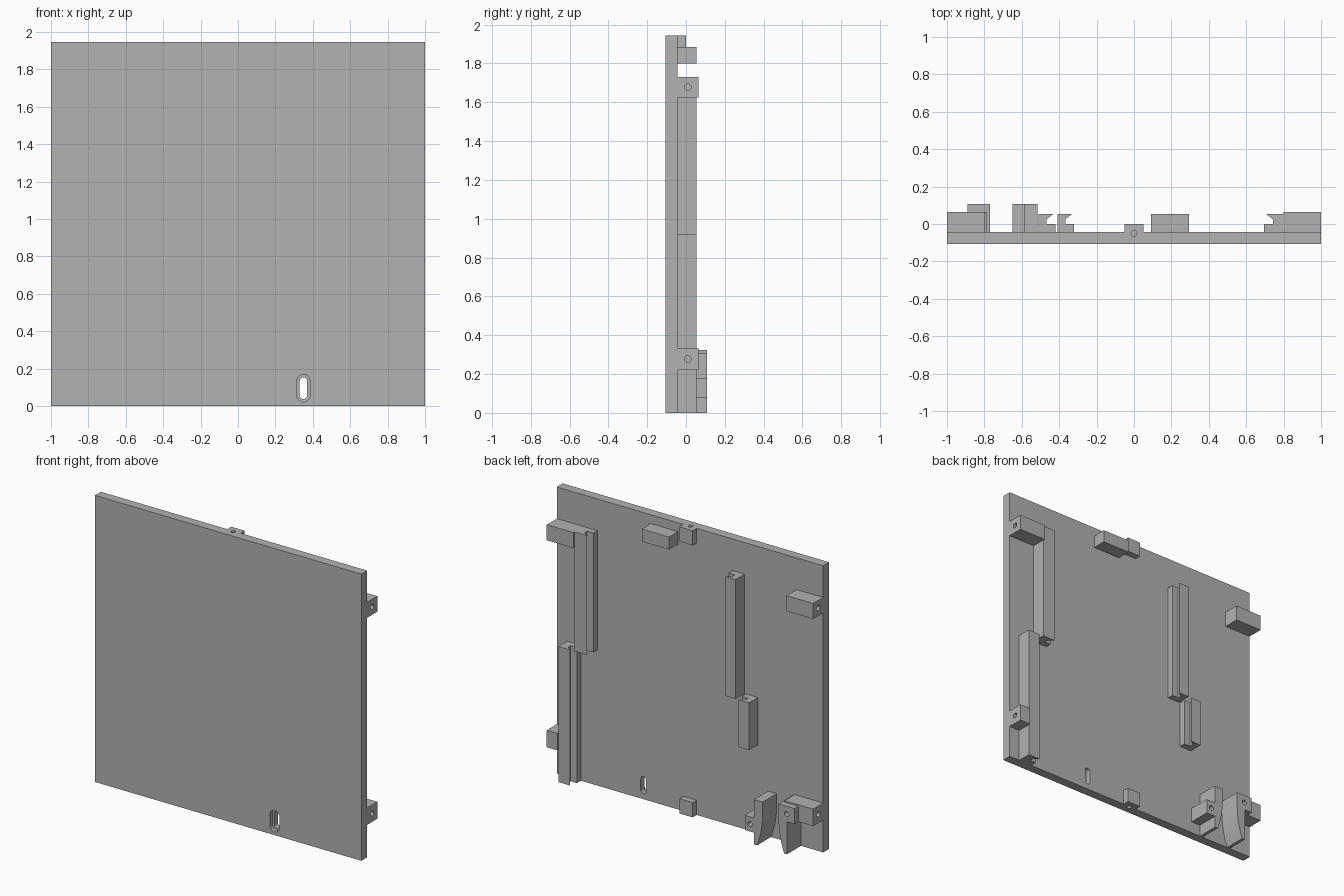
import bpy, bmesh, math
from mathutils import Matrix

cube = bpy.data.objects.get("Cube")
if cube:
    bpy.data.objects.remove(cube, do_unlink=True)

# Single plain grey material
GREY = (0.445, 0.445, 0.445, 1)
mat = bpy.data.materials.new("plain_grey")
mat.use_nodes = True
mat.diffuse_color = GREY
mat.node_tree.nodes["Principled BSDF"].inputs["Base Color"].default_value = GREY

FRONT, BACK = -0.106, -0.043   # panel faces in y
TOP = 1.945                    # panel height


def finish(name, bm):
    bmesh.ops.recalc_face_normals(bm, faces=bm.faces)
    mesh = bpy.data.meshes.new(name)
    bm.to_mesh(mesh)
    bm.free()
    mesh.materials.append(mat)
    ob = bpy.data.objects.new(name, mesh)
    bpy.context.collection.objects.link(ob)
    return ob


def box(name, x, y, z):
    bm = bmesh.new()
    bmesh.ops.create_cube(bm, size=1)
    for v in bm.verts:
        v.co = [r[0] if c < 0 else r[1] for c, r in zip(v.co, (x, y, z))]
    return finish(name, bm)


def extrude(name, points, vector):
    """Closed profile pushed along a vector."""
    bm = bmesh.new()
    face = bm.faces.new([bm.verts.new(p) for p in points])
    new = bmesh.ops.extrude_face_region(bm, geom=[face])["geom"]
    bmesh.ops.translate(bm, vec=vector,
                        verts=[g for g in new if isinstance(g, bmesh.types.BMVert)])
    return finish(name, bm)


def drill(axis, centre, radius, depth):
    """Cylinder cutter along an axis."""
    turn = {"X": Matrix.Rotation(math.pi / 2, 4, "Y"),
            "Y": Matrix.Rotation(math.pi / 2, 4, "X"),
            "Z": Matrix()}[axis]
    bm = bmesh.new()
    bmesh.ops.create_cone(bm, cap_ends=True, segments=24, radius1=radius,
                          radius2=radius, depth=depth,
                          matrix=Matrix.Translation(centre) @ turn)
    return finish("hole_cutter", bm)


def slot(radius, half, y0, y1):
    """Upright rounded slot cutter."""
    points = []
    for i in range(26):
        a = math.pi * (i if i < 13 else i - 1) / 12
        lift = half if i < 13 else -half
        points.append((0.35 + radius * math.cos(a), y0,
                       0.095 + lift + radius * math.sin(a)))
    return extrude("slot_cutter", points, (0, y1 - y0, 0))


def cut(ob, cutter):
    cutter.hide_render = True
    mod = ob.modifiers.new("cut", "BOOLEAN")
    mod.operation = "DIFFERENCE"
    mod.solver = "EXACT"
    mod.object = cutter
    with bpy.context.temp_override(object=ob, active_object=ob):
        bpy.ops.object.modifier_apply(modifier=mod.name)
    bpy.data.objects.remove(cutter, do_unlink=True)


# Panel with a stepped slot
panel = box("panel", (-1, 1), (FRONT, BACK), (0, TOP))
cut(panel, slot(0.035, 0.038, FRONT - 0.05, FRONT + 0.025))
cut(panel, slot(0.02, 0.038, FRONT - 0.05, BACK + 0.05))

# Locating tabs with upright pin holes at the top and bottom edges
for name, z0, z1, edge in (("top_tab", TOP - 0.1, TOP, TOP),
                           ("bottom_tab", 0, 0.1, 0)):
    tab = box(name, (-0.05, 0.05), (BACK, 0), (z0, z1))
    for part in (tab, panel):
        cut(part, drill("Z", (0, -0.05, edge), 0.015, 0.16))

# Hinge blocks with side pin holes
for name, inner, outer, z0, z1 in (
        ("upper_left_hinge_block", 0.8, 1, 1.625, 1.73),
        ("lower_left_hinge_block", 0.92, 1, 0.22, 0.335),
        ("upper_right_hinge_block", -0.8, -1, 1.625, 1.73),
        ("lower_right_hinge_block", -0.785, -1, 0.22, 0.335)):
    block = box(name, sorted((inner, outer)), (BACK, 0.065), (z0, z1))
    cut(block, drill("X", (outer, 0.01, (z0 + z1) / 2), 0.017, 0.12))

# Stop block near the top edge
box("stop_block", (0.09, 0.295), (BACK, 0.053), (1.8, 1.885))


def rail(name, spine, foot, z0, z1):
    """Hooked rail: solid spine, low foot and an overhanging lip."""
    s = 1 if foot > spine else -1
    neck, lip = foot - s * 0.047, foot - s * 0.012
    profile = ((spine, BACK), (foot, BACK), (foot, 0), (neck, 0),
               (neck, 0.025), (lip, 0.053), (spine, 0.053))
    extrude(name, [(x, y, z0) for x, y in profile], (0, 0, z1 - z0))


rail("upper_left_rail", 0.8, 0.695, 0.92, 1.73)
rail("lower_left_rail", 0.92, 0.82, 0, 0.92)
rail("upper_middle_rail", -0.41, -0.32, 0.92, 1.73)
rail("lower_middle_rail", -0.51, -0.42, 0.6, 0.92)


def guide(name, outer, inner, height):
    """Upright cheek whose inner side flares open toward the bottom."""
    s = 1 if inner > outer else -1
    curve = [(inner - s * 0.042 * (1 - i / 8) ** 2, 0.22 * i / 8) for i in range(9)]
    profile = [(outer, 0)] + curve + [(inner, height), (outer, height)]
    extrude(name, [(x, BACK, z) for x, z in profile], (0, 0.107 - BACK, 0))


# Flared catch guide in the lower corner, with drilled side blocks
guide("left_guide_cheek", -0.585, -0.65, 0.305)
guide("right_guide_cheek", -0.833, -0.77, 0.325)
left_block = box("left_guide_block", (-0.585, -0.517), (BACK, 0.107), (0.08, 0.18))
right_block = box("right_guide_block", (-0.89, -0.77), (BACK, 0.107), (0.22, 0.325))
cut(left_block, drill("Y", (-0.555, 0.107, 0.13), 0.017, 0.12))
for part in (right_block, bpy.data.objects["right_guide_cheek"],
             bpy.data.objects["lower_right_hinge_block"]):
    cut(part, drill("Y", (-0.83, 0.107, 0.272), 0.017, 0.12))
